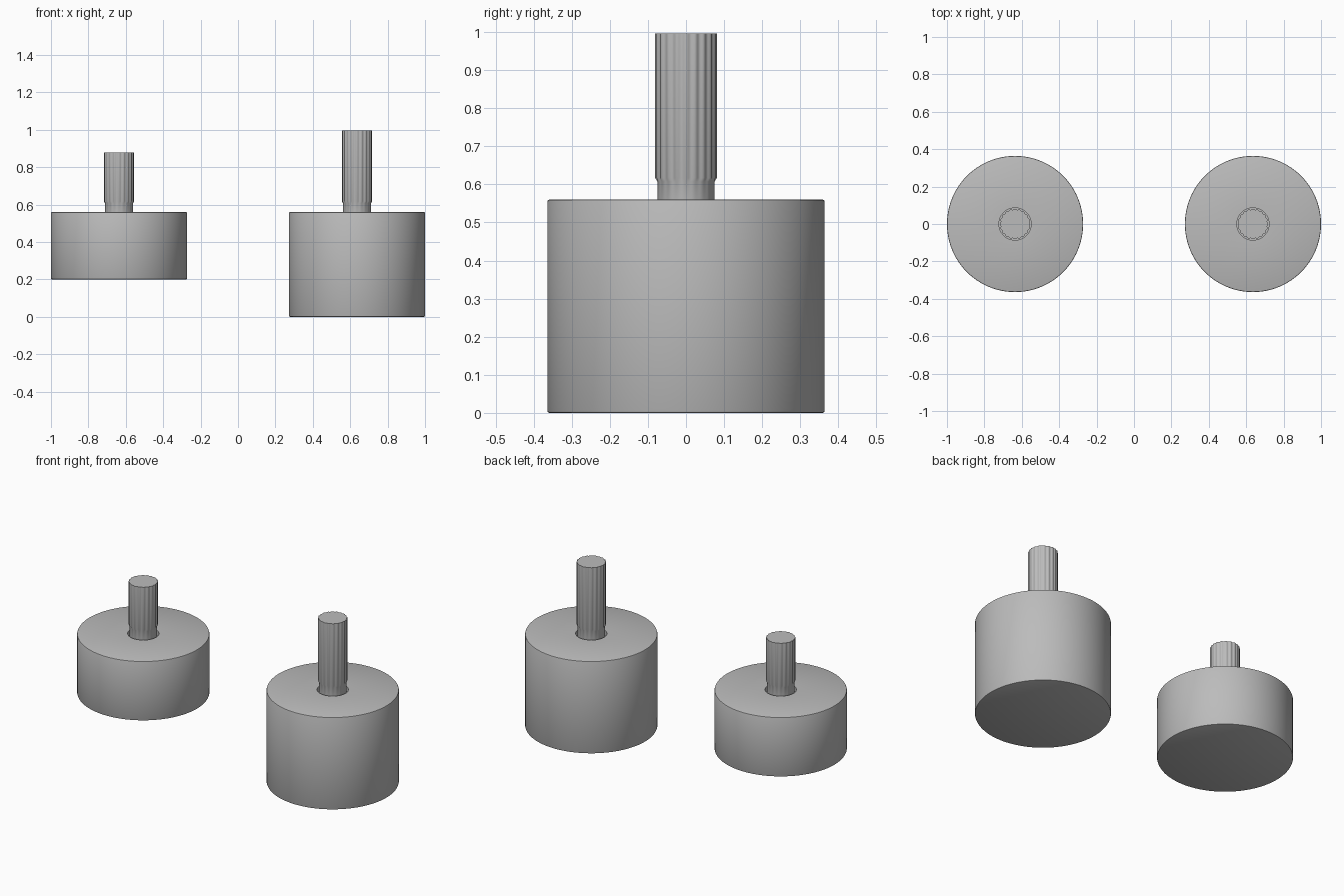
import bpy, bmesh, math

if "Cube" in bpy.data.objects:
    bpy.data.objects.remove(bpy.data.objects["Cube"])

steel = bpy.data.materials.new("plain_grey")
steel.diffuse_color = (0.5, 0.5, 0.5, 1)
steel.use_nodes = True
steel.node_tree.nodes["Principled BSDF"].inputs["Base Color"].default_value = steel.diffuse_color

TEETH = 20


def lathe(name, x, rings, segments, flute=0.0):
    """Stack of (radius, z, fluted) rings, capped at both ends."""
    bm = bmesh.new()
    loops = []
    for r, z, fluted in rings:
        loop = []
        for i in range(segments):
            a = 2 * math.pi * i / segments
            rr = r - (flute * (0.5 - 0.5 * math.cos(TEETH * a)) if fluted else 0)
            loop.append(bm.verts.new((rr * math.cos(a), rr * math.sin(a), z)))
        loops.append(loop)
    for lo, hi in zip(loops, loops[1:]):
        for i in range(segments):
            j = (i + 1) % segments
            bm.faces.new((lo[i], lo[j], hi[j], hi[i]))
    bm.faces.new(loops[0][::-1])
    bm.faces.new(loops[-1])
    bmesh.ops.recalc_face_normals(bm, faces=bm.faces)
    mesh = bpy.data.meshes.new(name)
    bm.to_mesh(mesh)
    bm.free()
    mesh.materials.append(steel)
    obj = bpy.data.objects.new(name, mesh)
    obj.location.x = x
    bpy.context.collection.objects.link(obj)
    bpy.ops.object.select_all(action='DESELECT')
    obj.select_set(True)
    bpy.context.view_layer.objects.active = obj
    bpy.ops.object.shade_smooth_by_angle(angle=math.radians(40))


def knob(side, x, bottom, pin_top):
    top, r, e, floor = 0.56, 0.364, 0.005, 0.53
    # drum with softened rims and a round socket for the pin
    lathe(side + "_drum", x, [
        (r - e, bottom, False), (r - 0.3 * e, bottom + 0.3 * e, False),
        (r, bottom + e, False), (r, top - e, False),
        (r - 0.3 * e, top - 0.3 * e, False), (r - e, top, False),
        (0.086, top, False), (0.086, floor, False)], 96)
    # pin with a plain neck and a fluted shaft
    lathe(side + "_pin", x, [
        (0.075, floor, False), (0.075, 0.607, False),
        (0.081, 0.617, True), (0.081, pin_top, True)], TEETH * 8, 0.004)


knob("short", -0.636, 0.2, 0.877)
knob("tall", 0.636, 0.0, 0.996)
